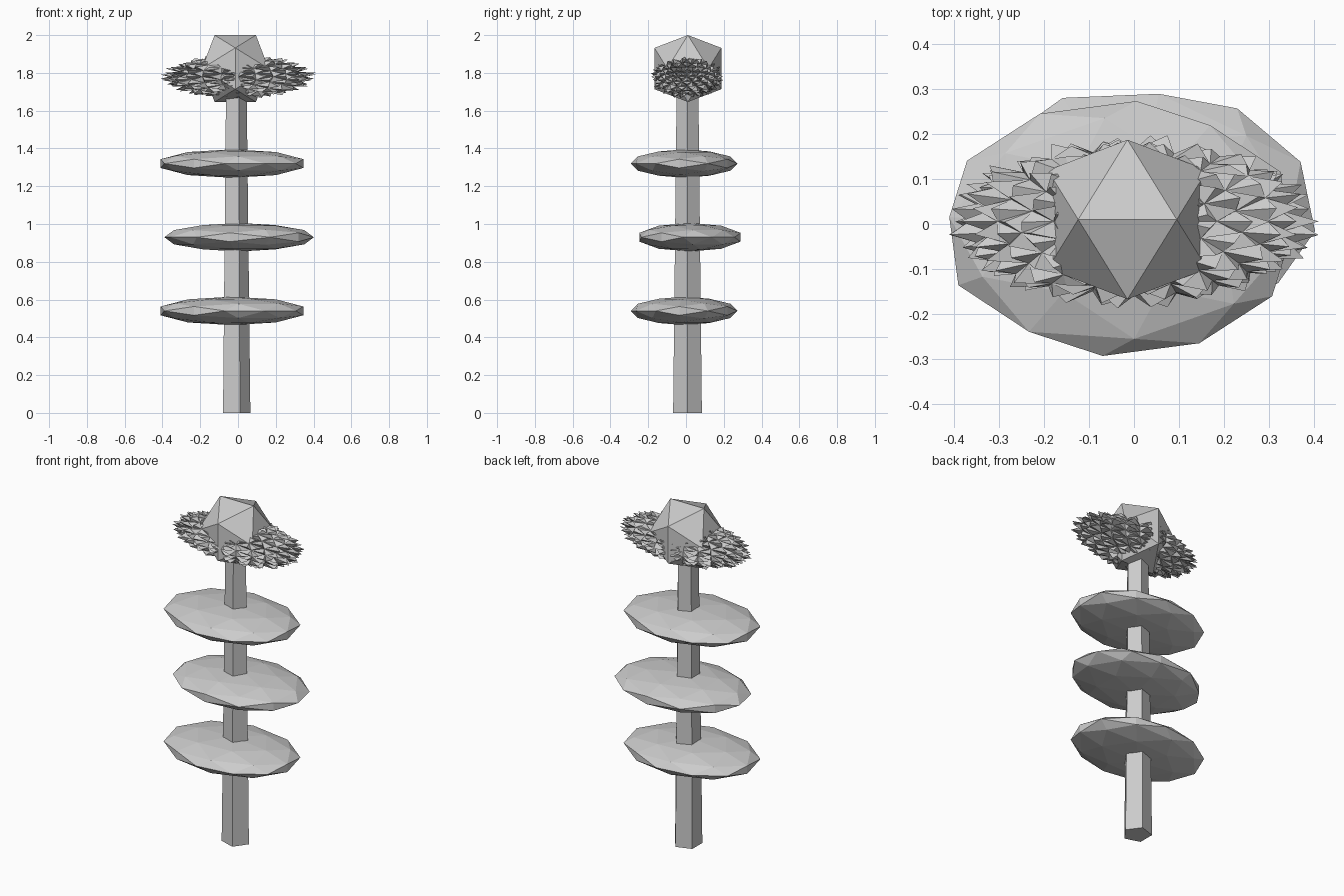
import bpy, bmesh, random
from math import radians, cos, sin, pi
from mathutils import Matrix, Vector

if "Cube" in bpy.data.objects:
    bpy.data.objects.remove(bpy.data.objects["Cube"])

random.seed(4)
CX, CY = -0.0145, 0.008   # axis of the stem


def finish(bm, name):
    bmesh.ops.recalc_face_normals(bm, faces=bm.faces)
    me = bpy.data.meshes.new(name)
    bm.to_mesh(me)
    bm.free()
    ob = bpy.data.objects.new(name, me)
    bpy.context.collection.objects.link(ob)
    return ob


def ico(sub, turn=0.0):
    """Unit icosphere lying with an edge uppermost, turned about z."""
    bm = bmesh.new()
    bmesh.ops.create_icosphere(bm, subdivisions=sub, radius=1)
    rot = Matrix.Rotation(radians(turn), 4, 'Z') @ Matrix.Rotation(radians(-31.717), 4, 'Y')
    bm.transform(rot)
    return bm


def place(bm, scale, loc):
    bm.transform(Matrix.Translation(loc) @ Matrix.Diagonal((*scale, 1)))


# five-sided tapered stem
bm = bmesh.new()
rings = []
for r, z in ((0.08, 0.0), (0.06, 1.75)):
    rings.append([bm.verts.new((CX + r * cos(2 * pi * i / 5), CY + r * sin(2 * pi * i / 5), z))
                  for i in range(5)])
for i in range(5):
    j = (i + 1) % 5
    bm.faces.new((rings[0][i], rings[0][j], rings[1][j], rings[1][i]))
bm.faces.new(rings[0])
bm.faces.new(rings[1])
finish(bm, "stem")

# three flattened leaf discs, the middle one turned and shifted
for i, (x, y, z, turn) in enumerate(((-0.032, -0.010, 0.54, 116.3),
                                     (0.006, 0.021, 0.93, 24.3),
                                     (-0.032, -0.010, 1.32, 116.3))):
    bm = ico(2, turn)
    place(bm, (0.399, 0.284, 0.0755), (x, y, z))
    finish(bm, f"leaf_disc_{i + 1}")

# spiky flower head: every small face is raised into a point
bm = ico(3)
for v in bm.verts:
    v.co *= random.uniform(0.84, 0.94)
poked = bmesh.ops.poke(bm, faces=bm.faces[:])
for v in poked["verts"]:
    v.co = v.co.normalized() * random.uniform(0.97, 1.07)
lo = Vector([min(v.co[k] for v in bm.verts) for k in range(3)])
hi = Vector([max(v.co[k] for v in bm.verts) for k in range(3)])
box_lo, box_hi = Vector((-0.41, -0.187, 1.662)), Vector((0.41, 0.197, 1.898))
for v in bm.verts:
    for k in range(3):
        t = (v.co[k] - lo[k]) / (hi[k] - lo[k])
        v.co[k] = box_lo[k] + t * (box_hi[k] - box_lo[k])
finish(bm, "spiky_flower_head")

# faceted centre of the flower
bm = ico(1)
place(bm, (0.208, 0.208, 0.208), (CX, CY + 0.002, 1.823))
finish(bm, "flower_centre")
